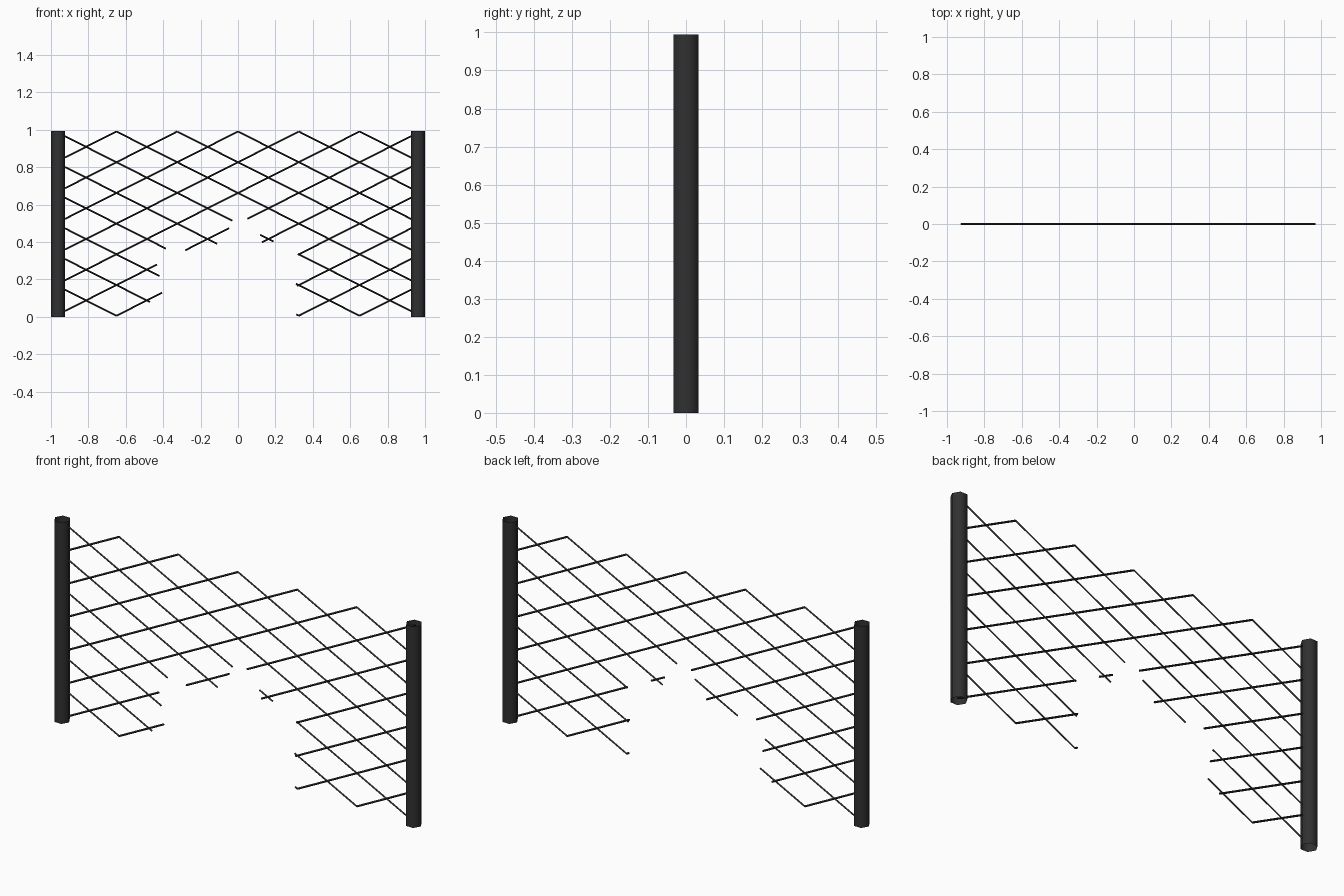
import bpy, bmesh, math
from mathutils import Vector, Matrix

if "Cube" in bpy.data.objects:
    bpy.data.objects.remove(bpy.data.objects["Cube"])

STEP = 0.325             # lattice pitch along x
TOP, BOTTOM = 0.991, 0.006
SLOPE = (TOP - BOTTOM) / (6 * STEP)
LEFT, RIGHT = -0.925, 0.97
WIRE_R = 0.0048
POST_R = 0.038


def material(name, rgb):
    m = bpy.data.materials.new(name)
    m.diffuse_color = (*rgb, 1)
    m.use_nodes = True
    m.node_tree.nodes["Principled BSDF"].inputs["Base Color"].default_value = m.diffuse_color
    return m


dark = material("dark_metal", (0.03, 0.03, 0.03))


def finish(bm, name, smooth):
    me = bpy.data.meshes.new(name)
    for f in bm.faces:
        f.smooth = smooth
    bm.to_mesh(me)
    bm.free()
    me.materials.append(dark)
    ob = bpy.data.objects.new(name, me)
    bpy.context.collection.objects.link(ob)
    return ob


def rod(bm, a, b, radius, sides, caps):
    a, b = Vector(a), Vector(b)
    d = b - a
    rot = d.to_track_quat('Z', 'Y').to_matrix().to_4x4()
    bmesh.ops.create_cone(bm, cap_ends=caps, segments=sides, radius1=radius,
                          radius2=radius, depth=d.length,
                          matrix=Matrix.Translation((a + b) / 2) @ rot)


# Hexagonal open tube posts, corners pointing along x
for side, name in ((-1, "left_post"), (1, "right_post")):
    bm = bmesh.new()
    bmesh.ops.create_cone(bm, cap_ends=False, segments=6, radius1=POST_R,
                          radius2=POST_R, depth=0.995)
    turn = math.pi / 6 if max(v.co.y for v in bm.verts) > POST_R * 0.99 else 0
    bmesh.ops.rotate(bm, verts=bm.verts, matrix=Matrix.Rotation(turn, 3, 'Z'))
    bmesh.ops.translate(bm, verts=bm.verts,
                        vec=(side * (1 - POST_R), 0, 0.4975))
    finish(bm, name, True)

# Torn hole: the x ranges missing from each wire that it cuts
falling_gaps = {-3: [(-0.03, 0.118), (0.19, 0.32)], -4: [(-0.112, 0.31)],
                -5: [(-0.385, 0.312)], -6: [(-0.42, 1)], -7: [(-0.47, 1)]}
rising_gaps = {3: [(-0.433, -0.283), (-0.048, 0.05)], 4: [(-0.406, 0.128)],
               5: [(-1, 0.32)], 6: [(-1, 0.315)], 7: [(-1, 0.318)]}


def wires(name, direction, gaps):
    bm = bmesh.new()
    run = 6 * STEP
    for i in range(-8, 9):
        apex = i * STEP
        ends = sorted((apex, apex - direction * run))
        lo, hi = max(ends[0], LEFT), min(ends[1], RIGHT)
        cuts = [lo]
        for g0, g1 in gaps.get(i, []):
            cuts += [g0, g1]
        cuts.append(hi)
        for x0, x1 in zip(cuts[::2], cuts[1::2]):
            x0, x1 = max(x0, lo), min(x1, hi)
            if x1 - x0 > 0.005:
                p = [(x, 0, TOP + direction * SLOPE * (x - apex))
                     for x in (x0, x1)]
                rod(bm, p[0], p[1], WIRE_R, 4, True)
    return finish(bm, name, False)


# Two families of crossing diagonal wires
wires("falling_wires", -1, falling_gaps)
wires("rising_wires", 1, rising_gaps)
